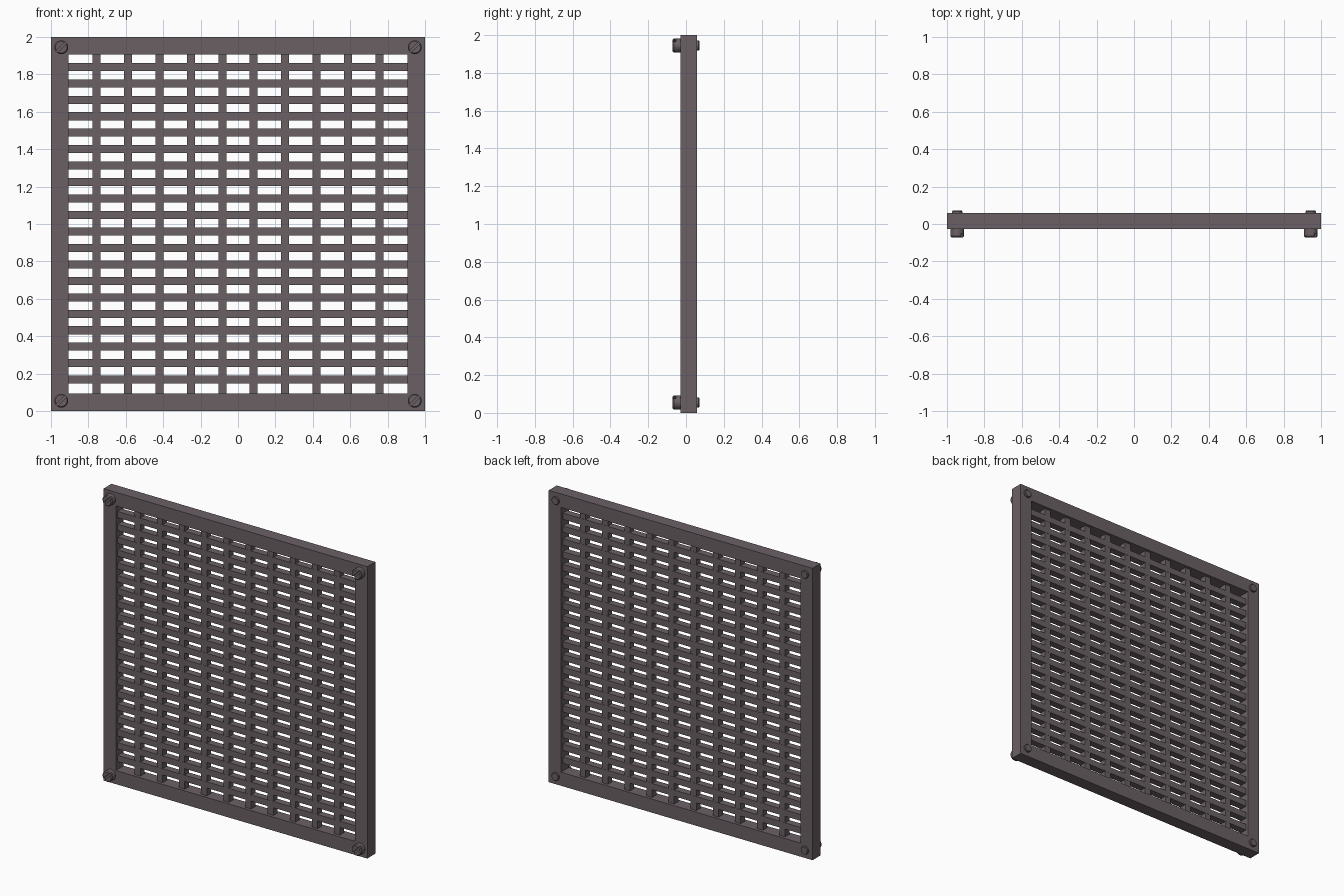
import bpy, bmesh, math
from mathutils import Matrix, Vector

if "Cube" in bpy.data.objects:
    bpy.data.objects.remove(bpy.data.objects["Cube"])

def material(name, rgb):
    m = bpy.data.materials.new(name)
    m.diffuse_color = (*rgb, 1)
    m.use_nodes = True
    m.node_tree.nodes["Principled BSDF"].inputs["Base Color"].default_value = m.diffuse_color
    return m

METAL = material("dull iron", (0.145, 0.118, 0.130))

# Overall depths (y) and bolt positions
FRONT, BACK = -0.028, 0.058
GRID_F, GRID_B = -0.008, 0.038
BOLT = 0.945

def finish(name, bm):
    bmesh.ops.recalc_face_normals(bm, faces=bm.faces)
    me = bpy.data.meshes.new(name)
    bm.to_mesh(me)
    bm.free()
    me.materials.append(METAL)
    ob = bpy.data.objects.new(name, me)
    bpy.context.collection.objects.link(ob)
    return ob

def box(bm, x0, x1, y0, y1, z0, z1):
    mat = Matrix.Translation(((x0 + x1) / 2, (y0 + y1) / 2, (z0 + z1) / 2)) \
        @ Matrix.Diagonal((x1 - x0, y1 - y0, z1 - z0, 1))
    bmesh.ops.create_cube(bm, size=1, matrix=mat)

def loft(bm, rings):
    """Skin a stack of (outline, y) rings and cap both ends."""
    loops = [[bm.verts.new((x, y, z)) for x, z in pts] for pts, y in rings]
    n = len(loops[0])
    for a, b in zip(loops, loops[1:]):
        for i in range(n):
            bm.faces.new((a[i], a[(i + 1) % n], b[(i + 1) % n], b[i]))
    bm.faces.new(loops[0])
    bm.faces.new(loops[-1])

def arc(r, start, end, n, closed=False):
    steps = n if closed else n - 1
    return [(r * math.cos(start + (end - start) * i / steps),
             r * math.sin(start + (end - start) * i / steps)) for i in range(n)]

# Square outer frame, one joined ring
bm = bmesh.new()
def square(h, y):
    return [bm.verts.new((sx * h, y, 1 + sz * h)) for sx, sz in ((-1, -1), (1, -1), (1, 1), (-1, 1))]
rings = [square(1, FRONT), square(1, BACK), square(0.907, BACK), square(0.907, FRONT)]
for k in range(4):
    a, b = rings[k], rings[(k + 1) % 4]
    for i in range(4):
        j = (i + 1) % 4
        bm.faces.new((a[i], a[j], b[j], b[i]))
finish("outer_frame", bm)

# Upright grating bars
bm = bmesh.new()
for i in range(10):
    x = (i - 4.5) * 0.168
    box(bm, x - 0.0215, x + 0.0215, GRID_F, GRID_B, 0.09, 1.91)
finish("upright_bars", bm)

# Level grating bars
bm = bmesh.new()
for i in range(20):
    z = 1.004 + (i - 9.5) * 0.088
    box(bm, -0.91, 0.91, GRID_F - 0.001, GRID_B + 0.001, z - 0.0215, z + 0.0215)
finish("level_bars", bm)

def bolt(name, x, z):
    bm = bmesh.new()
    r, gap = 0.037, 0.007
    # head base, in front of the frame
    loft(bm, [(arc(r, 0, math.tau, 20, True), FRONT + 0.004),
              (arc(r, 0, math.tau, 20, True), -0.052)])
    # two raised halves with a bevelled rim leave the driver slot between them
    def half(rad, turn):
        a = math.acos(gap / rad)
        return arc(rad, turn - a, turn + a, 11)
    for turn in (-math.pi / 4, 3 * math.pi / 4):
        loft(bm, [(half(r, turn), -0.052), (half(r, turn), -0.064), (half(r - 0.006, turn), -0.071)])
    # round shank end at the back
    loft(bm, [(arc(0.027, 0, math.tau, 20, True), BACK - 0.004),
              (arc(0.027, 0, math.tau, 20, True), 0.067),
              (arc(0.024, 0, math.tau, 20, True), 0.071)])
    bmesh.ops.translate(bm, verts=bm.verts, vec=Vector((x, 0, z)))
    finish(name, bm)

# One bolt per corner
for sx, side in ((-1, "left"), (1, "right")):
    for sz, level in ((-1, "bottom"), (1, "top")):
        bolt(f"bolt_{level}_{side}", sx * BOLT, 1 + sz * BOLT)
